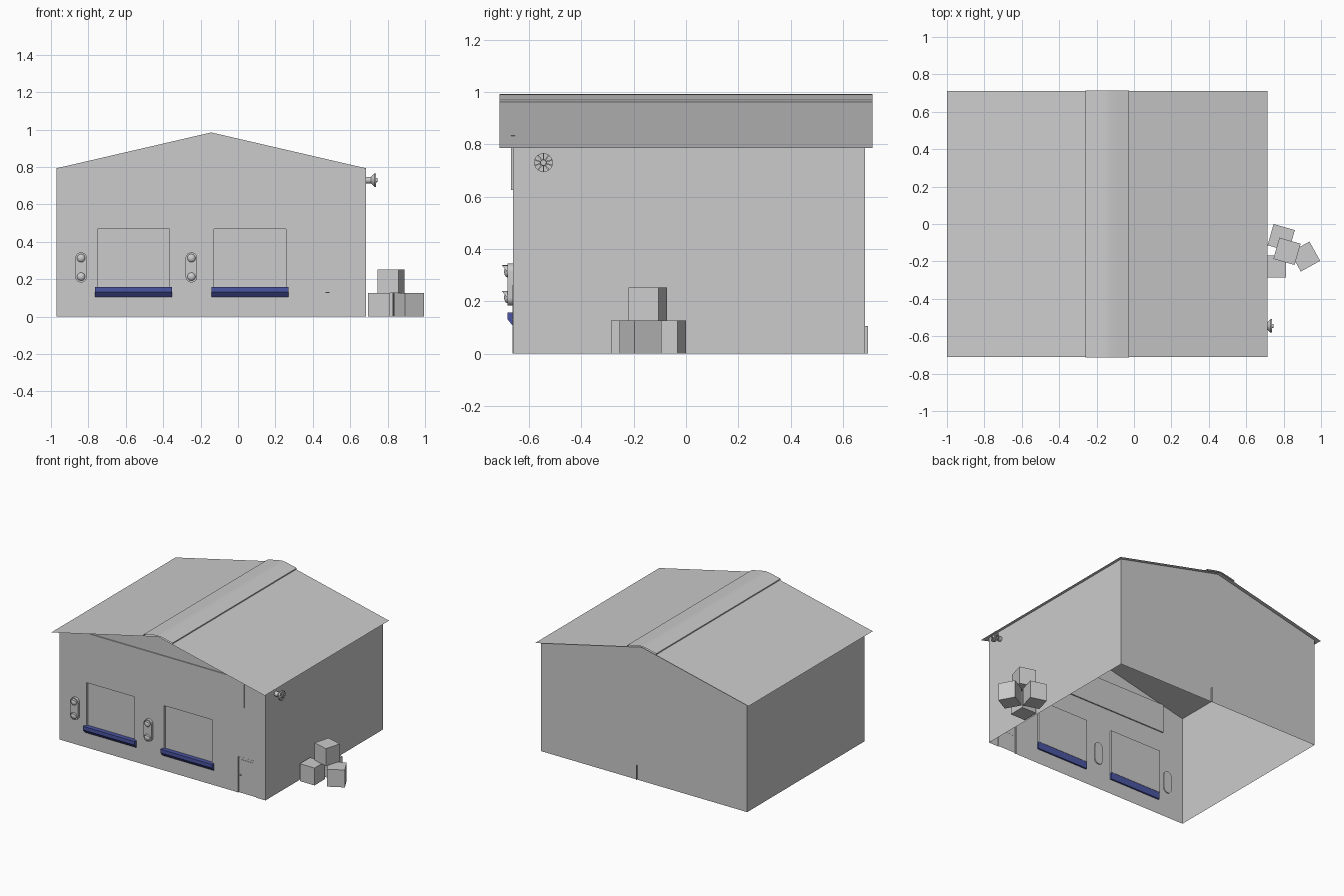
import bpy, bmesh, math
from mathutils import Matrix, Vector

if "Cube" in bpy.data.objects:
    bpy.data.objects.remove(bpy.data.objects["Cube"])


def material(name, r, g, b):
    m = bpy.data.materials.new(name)
    m.diffuse_color = (r, g, b, 1)
    m.use_nodes = True
    m.node_tree.nodes["Principled BSDF"].inputs["Base Color"].default_value = m.diffuse_color
    return m


GREY = material("grey", 0.6, 0.6, 0.6)
BLUE = material("dock blue", 0.07, 0.09, 0.36)


def finish(name, bm, mat=GREY, smooth=False):
    me = bpy.data.meshes.new(name)
    bm.to_mesh(me)
    bm.free()
    ob = bpy.data.objects.new(name, me)
    bpy.context.collection.objects.link(ob)
    me.materials.append(mat)
    if smooth:
        bpy.ops.object.select_all(action='DESELECT')
        ob.select_set(True)
        bpy.context.view_layer.objects.active = ob
        bpy.ops.object.shade_smooth_by_angle(angle=math.radians(40))
    return ob


def box(name, x0, x1, y0, y1, z0, z1, mat=GREY, turn=0):
    bm = bmesh.new()
    bmesh.ops.create_cube(bm, size=1)
    bm.transform(Matrix.Translation(((x0 + x1) / 2, (y0 + y1) / 2, (z0 + z1) / 2))
                 @ Matrix.Rotation(math.radians(turn), 4, 'Z')
                 @ Matrix.Diagonal((x1 - x0, y1 - y0, z1 - z0, 1)))
    return finish(name, bm, mat)


def sweep(name, pts, axis, a, b, caps=False, mat=GREY, smooth=False):
    """Sweep a 2D profile along x (points are y,z) or y (points are x,z)."""
    def place(p, t):
        return (t, p[0], p[1]) if axis == 'x' else (p[0], t, p[1])
    bm = bmesh.new()
    A = [bm.verts.new(place(p, a)) for p in pts]
    B = [bm.verts.new(place(p, b)) for p in pts]
    n = len(pts)
    for i in range(n if caps else n - 1):
        j = (i + 1) % n
        bm.faces.new((A[i], A[j], B[j], B[i]))
    if caps:
        bm.faces.new(A)
        bm.faces.new(B)
        bmesh.ops.recalc_face_normals(bm, faces=bm.faces)
    elif bm.faces:
        bm.normal_update()
        if sum(f.normal.z for f in bm.faces) < 0:
            bmesh.ops.reverse_faces(bm, faces=bm.faces)
    return finish(name, bm, mat, smooth)


# Walls: open shell, dock doors and side door recessed into the front
XL, XR, YF, YB, RIDGE = -0.97, 0.684, -0.662, 0.684, -0.143
DOCKS = [(-0.765, -0.352), (-0.143, 0.27)]
DOOR = (0.457, 0.607)


def roof_z(x):
    return 0.985 - 0.2315 * abs(x - RIDGE)


outline = [(XL, 0), (XR, 0), (XR, roof_z(XR)), (RIDGE, roof_z(RIDGE)), (XL, roof_z(XL))]
bm = bmesh.new()
F = [bm.verts.new((x, YF, z)) for x, z in outline]
B = [bm.verts.new((x, YB, z)) for x, z in outline]
bm.faces.new(F)
bm.faces.new(B[::-1])
bm.faces.new((F[1], B[1], B[2], F[2]))
bm.faces.new((F[0], F[4], B[4], B[0]))


def cut(co, no):
    faces = [f for f in bm.faces if all(abs(v.co.y - YF) < 1e-4 for v in f.verts)]
    geom = faces + list({e for f in faces for e in f.edges}) + list({v for f in faces for v in f.verts})
    bmesh.ops.bisect_plane(bm, geom=geom, plane_co=co, plane_no=no)


for x in [v for d in DOCKS for v in d] + list(DOOR):
    cut((x, 0, 0), (1, 0, 0))
for z in (0.155, 0.262, 0.47):
    cut((0, 0, z), (0, 0, 1))
bm.normal_update()


def recess(x0, x1, z0, z1, depth):
    found = []
    for f in bm.faces:
        c = f.calc_center_median()
        if abs(c.y - YF) < 1e-4 and x0 < c.x < x1 and z0 < c.z < z1:
            found.append(f)
    bmesh.ops.inset_region(bm, faces=found, thickness=0, depth=-depth, use_even_offset=False)


for x0, x1 in DOCKS:
    recess(x0, x1, 0.155, 0.47, 0.014)
recess(DOOR[0], DOOR[1], 0, 0.262, 0.006)
finish("walls", bm)

# Roof sheets and the raised ridge cap
sweep("roof", [(x, roof_z(x)) for x in (-1, RIDGE, 0.713)], 'y', -0.712, 0.712)
sweep("ridge_cap", [(-0.26, 0.962), (-0.26, 0.97), (-0.2, 0.983), (-0.162, 0.990), (RIDGE, 0.992),
                    (-0.124, 0.990), (-0.086, 0.983), (-0.028, 0.97), (-0.028, 0.962)],
      'y', -0.7125, 0.7125, smooth=True)

# Blank sign board over the docks
box("sign_board", -0.802, 0.515, -0.669, -0.654, 0.625, 0.833)

# Dock rails and blue bumpers
for i, (x0, x1) in enumerate(DOCKS):
    box(f"dock_rail_left_{i}", x0, x0 + 0.014, -0.6615, -0.648, 0.155, 0.47)
    box(f"dock_rail_right_{i}", x1 - 0.014, x1, -0.6615, -0.648, 0.155, 0.47)
    sweep(f"dock_bumper_{i}", [(-0.65, 0.158), (-0.683, 0.158), (-0.683, 0.132),
                               (-0.662, 0.106), (-0.65, 0.106)], 'x', x0, x1, True, BLUE)

# Signal lights: rounded back plate, two domes with visors
for i, cx in enumerate((-0.839, -0.249)):
    pill = []
    for k in range(26):
        a = math.pi * (k if k < 13 else k - 1) / 12
        pill.append((cx + 0.031 * math.cos(a),
                     (0.313 if k < 13 else 0.214) + 0.031 * math.sin(a)))
    sweep(f"signal_plate_{i}", pill, 'y', -0.682, -0.655, True, smooth=True)
    for j, cz in enumerate((0.313, 0.214)):
        bm = bmesh.new()
        bmesh.ops.create_uvsphere(bm, u_segments=16, v_segments=10, radius=0.022)
        bm.transform(Matrix.Translation((cx, -0.68, cz)) @ Matrix.Diagonal((1, 0.7, 1, 1)))
        finish(f"signal_lamp_{i}_{j}", bm, smooth=True)
        bm = bmesh.new()
        rows = []
        for k in range(9):
            a = math.pi * k / 8
            c, s = math.cos(a), math.sin(a)
            rows.append([bm.verts.new((cx + 0.025 * c, y, cz + 0.025 * s))
                         for y in (-0.68, -0.684 - 0.02 * s)])
        for p, q in zip(rows, rows[1:]):
            bm.faces.new((p[0], p[1], q[1], q[0]))
        finish(f"signal_visor_{i}_{j}", bm, smooth=True)

# Side door trim and handle
box("door_frame_left", 0.457, 0.466, -0.663, -0.655, 0, 0.262)
box("door_frame_top", 0.457, 0.607, -0.663, -0.655, 0.257, 0.262)
box("door_panel", 0.49, 0.585, -0.6585, -0.655, 0.13, 0.242)
box("door_handle", 0.468, 0.488, -0.665, -0.655, 0.126, 0.133)

# Thin fin at the foot of the back wall
box("back_fin", -0.089, -0.086, 0.68, 0.695, 0, 0.105)


# Round side vent: stem, flared ring, hub and spokes
def cone(name, x0, x1, r0, r1, caps):
    bm = bmesh.new()
    bmesh.ops.create_cone(bm, cap_ends=caps, segments=20, radius1=r0, radius2=r1, depth=x1 - x0)
    bm.transform(Matrix.Translation(((x0 + x1) / 2, -0.545, 0.73)) @ Matrix.Rotation(math.pi / 2, 4, 'Y'))
    finish(name, bm, smooth=True)


cone("vent_stem", 0.68, 0.722, 0.017, 0.017, True)
cone("vent_flare", 0.712, 0.73, 0.018, 0.036, True)
cone("vent_rim_outer", 0.73, 0.738, 0.036, 0.036, False)
cone("vent_rim_inner", 0.73, 0.738, 0.029, 0.029, False)
cone("vent_hub", 0.725, 0.745, 0.013, 0.011, True)
for k in range(10):
    bm = bmesh.new()
    bmesh.ops.create_cube(bm, size=1)
    bm.transform(Matrix.Translation((0.734, -0.545, 0.73)) @ Matrix.Rotation(k * math.pi / 5, 4, 'X')
                 @ Matrix.Translation((0, 0, 0.022)) @ Matrix.Diagonal((0.009, 0.005, 0.028, 1)))
    finish(f"vent_spoke_{k}", bm)

# Stack of crates beside the right wall
for i, (x, y, z, turn) in enumerate([(0.787, -0.073, 0, -16), (0.755, -0.227, 0, 0),
                                     (0.915, -0.174, 0, 29), (0.818, -0.146, 0.127, -16)]):
    box(f"crate_{i}", x - 0.059, x + 0.059, y - 0.059, y + 0.059, z, z + 0.126, turn=turn)
